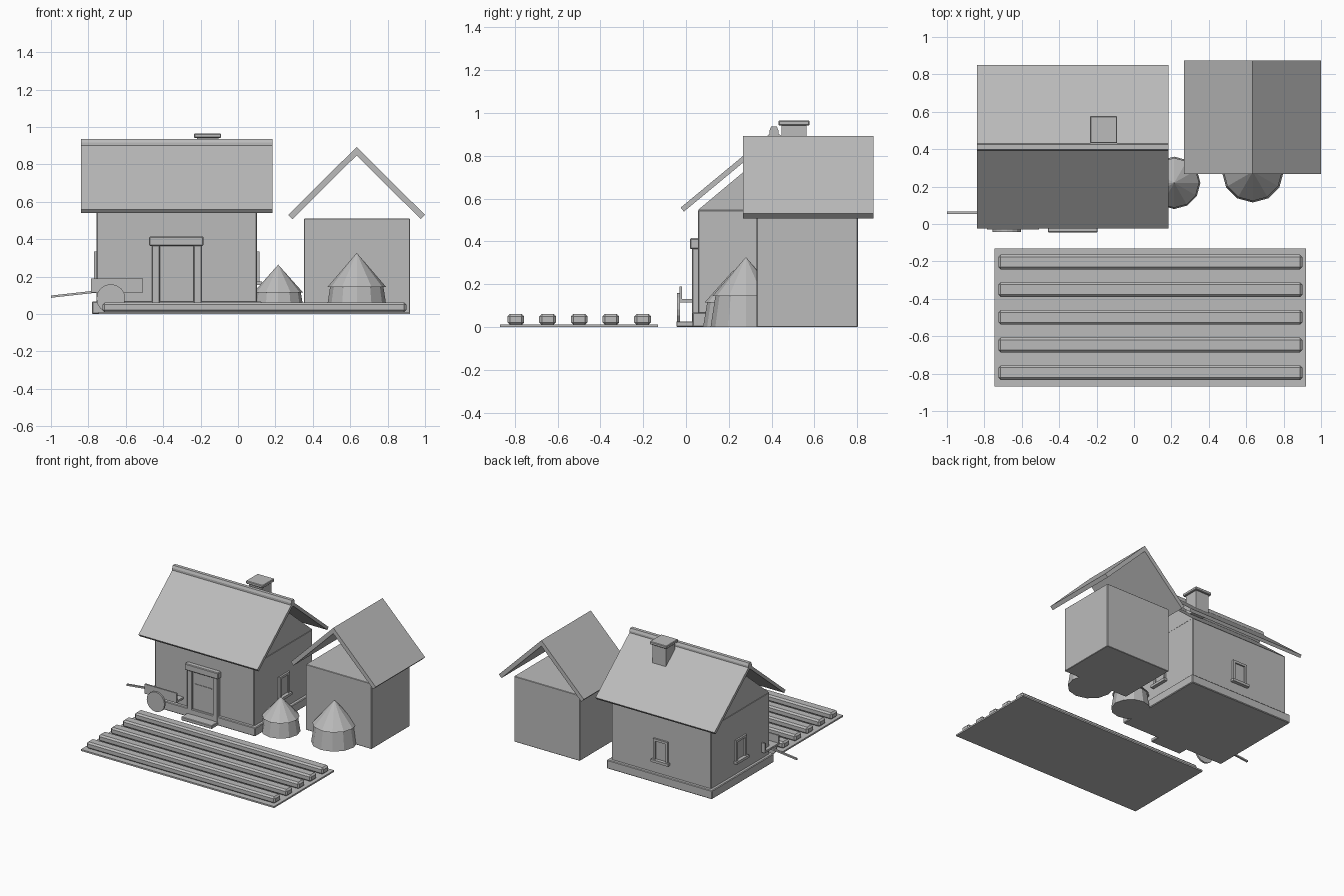
import bpy, bmesh, math
from mathutils import Vector

if "Cube" in bpy.data.objects:
    bpy.data.objects.remove(bpy.data.objects["Cube"])

grey = bpy.data.materials.new("plain_grey")
grey.diffuse_color = (0.5, 0.5, 0.5, 1)
grey.use_nodes = True
grey.node_tree.nodes["Principled BSDF"].inputs["Base Color"].default_value = grey.diffuse_color


def finish(name, bm):
    bmesh.ops.recalc_face_normals(bm, faces=bm.faces)
    me = bpy.data.meshes.new(name)
    bm.to_mesh(me)
    bm.free()
    me.materials.append(grey)
    ob = bpy.data.objects.new(name, me)
    bpy.context.collection.objects.link(ob)
    return ob


def box(name, x, y, z, bevel=0.0):
    """Box from (min, max) ranges, with optional chamfer."""
    bm = bmesh.new()
    bmesh.ops.create_cube(bm, size=1)
    for v in bm.verts:
        v.co = [r[0] if c < 0 else r[1] for c, r in zip(v.co, (x, y, z))]
    if bevel:
        bmesh.ops.bevel(bm, geom=bm.edges[:], offset=bevel, segments=1, affect='EDGES')
    return finish(name, bm)


def extrude(name, profile, axis, lo, hi):
    """Extrude a (horizontal, z) profile along x or y."""
    def place(h, z, d):
        return (d, h, z) if axis == 'x' else (h, d, z)
    bm = bmesh.new()
    a = [bm.verts.new(place(h, z, lo)) for h, z in profile]
    b = [bm.verts.new(place(h, z, hi)) for h, z in profile]
    bm.faces.new(a)
    bm.faces.new(b)
    n = len(a)
    for i in range(n):
        bm.faces.new((a[i], a[(i + 1) % n], b[(i + 1) % n], b[i]))
    return finish(name, bm)


def gable_roof(name, axis, mid, half, eave, peak, thick, lo, hi):
    """Two thin slopes with square-cut eaves."""
    s = Vector((half, peak - eave)).normalized()
    ex, ez = half - thick * s.y, eave - thick * s.x
    pts = [(mid - half, eave), (mid, peak), (mid + half, eave),
           (mid + ex, ez), (mid, peak - thick / s.x), (mid - ex, ez)]
    return extrude(name, pts, axis, lo, hi)


def frustum(name, x, y, z0, z1, r0, r1, sides=12):
    bm = bmesh.new()
    bmesh.ops.create_cone(bm, cap_ends=True, segments=sides, radius1=r0, radius2=r1, depth=z1 - z0)
    bmesh.ops.translate(bm, verts=bm.verts, vec=(x, y, (z0 + z1) / 2))
    return finish(name, bm)


# Field with five raised beds
box("field", (-0.745, 0.92), (-0.87, -0.13), (0, 0.012))
for i in range(5):
    y = -0.203 - 0.148 * i
    box(f"crop_row_{i + 1}", (-0.725, 0.9), (y - 0.039, y + 0.039), (0.01, 0.062), 0.012)

# House body
box("house_plinth", (-0.78, 0.127), (0.03, 0.795), (0, 0.068), 0.005)
box("house_walls", (-0.756, 0.102), (0.055, 0.77), (0.05, 0.548), 0.005)
extrude("house_gable", [(0.055, 0.546), (0.77, 0.546), (0.4125, 0.845)], 'x', -0.754, 0.1)
gable_roof("house_roof", 'x', 0.4125, 0.4375, 0.558, 0.92, 0.024, -0.84, 0.185)
extrude("roof_ridge", [(0.39, 0.89), (0.39, 0.918), (0.398, 0.937), (0.424, 0.937),
                       (0.432, 0.918), (0.432, 0.89)], 'x', -0.84, 0.185)

# Chimney
box("chimney_stack", (-0.22, -0.105), (0.447, 0.562), (0.78, 0.945))
box("chimney_cap", (-0.235, -0.09), (0.432, 0.577), (0.942, 0.965), 0.004)

# Door
box("door_panel", (-0.42, -0.235), (0.045, 0.07), (0.05, 0.37))
box("door_rail", (-0.40, -0.255), (0.041, 0.06), (0.26, 0.266))
for name, x in (("left", -0.46), ("right", -0.237)):
    box(f"door_post_{name}", (x, x + 0.042), (0.028, 0.07), (0.02, 0.37), 0.004)
box("door_lintel", (-0.475, -0.185), (0.018, 0.07), (0.365, 0.415), 0.005)
box("door_step", (-0.46, -0.195), (-0.045, 0.04), (0, 0.027), 0.004)


# Windows: frame bars, pane and sill, built facing +x then turned into place
def window(name, x, y, angle):
    parts = [("pane", (-0.02, 0.003), (-0.05, 0.05), (0.18, 0.325)),
             ("sill", (-0.02, 0.027), (-0.075, 0.075), (0.155, 0.175)),
             ("top", (-0.02, 0.014), (-0.063, 0.063), (0.317, 0.335)),
             ("side_a", (-0.02, 0.014), (-0.063, -0.045), (0.172, 0.32)),
             ("side_b", (-0.02, 0.014), (0.045, 0.063), (0.172, 0.32))]
    for part, px, py, pz in parts:
        ob = box(f"{name}_{part}", px, py, pz)
        ob.location = (x, y, 0)
        ob.rotation_euler.z = angle


window("right_window", 0.102, 0.4125, 0)
window("back_window", -0.327, 0.77, math.pi / 2)
window("left_window", -0.756, 0.4125, math.pi)

# Barn with open gables
box("barn_walls", (0.353, 0.92), (0.33, 0.803), (0, 0.51), 0.003)
gable_roof("barn_roof", 'y', 0.634, 0.366, 0.53, 0.893, 0.032, 0.267, 0.875)

# Hay stacks
for name, x, y, r, rim, tip in (("large", 0.635, 0.28, 0.165, 0.15, 0.327),
                                ("small", 0.215, 0.22, 0.14, 0.12, 0.264)):
    frustum(f"{name}_stack_base", x, y, 0, rim, r, r * 0.86)
    frustum(f"{name}_stack_top", x, y, rim - 0.005, tip, r * 0.95, 0)

# Hand cart parked against the wall
box("cart_floor", (-0.785, -0.508), (-0.03, 0.15), (0.115, 0.13))
for name, y in (("front", -0.03), ("back", 0.138)):
    box(f"cart_side_{name}", (-0.785, -0.508), (y, y + 0.012), (0.118, 0.19))
for name, y in (("front", -0.036), ("back", 0.156)):
    ob = frustum(f"cart_wheel_{name}", 0, 0, -0.007, 0.007, 0.077, 0.077, 16)
    ob.rotation_euler.x = math.pi / 2
    ob.location = (-0.68, y, 0.083)
extrude("cart_handle", [(-1.0, 0.087), (-0.75, 0.115), (-0.75, 0.127), (-1.0, 0.099)], 'y', 0.053, 0.067)
